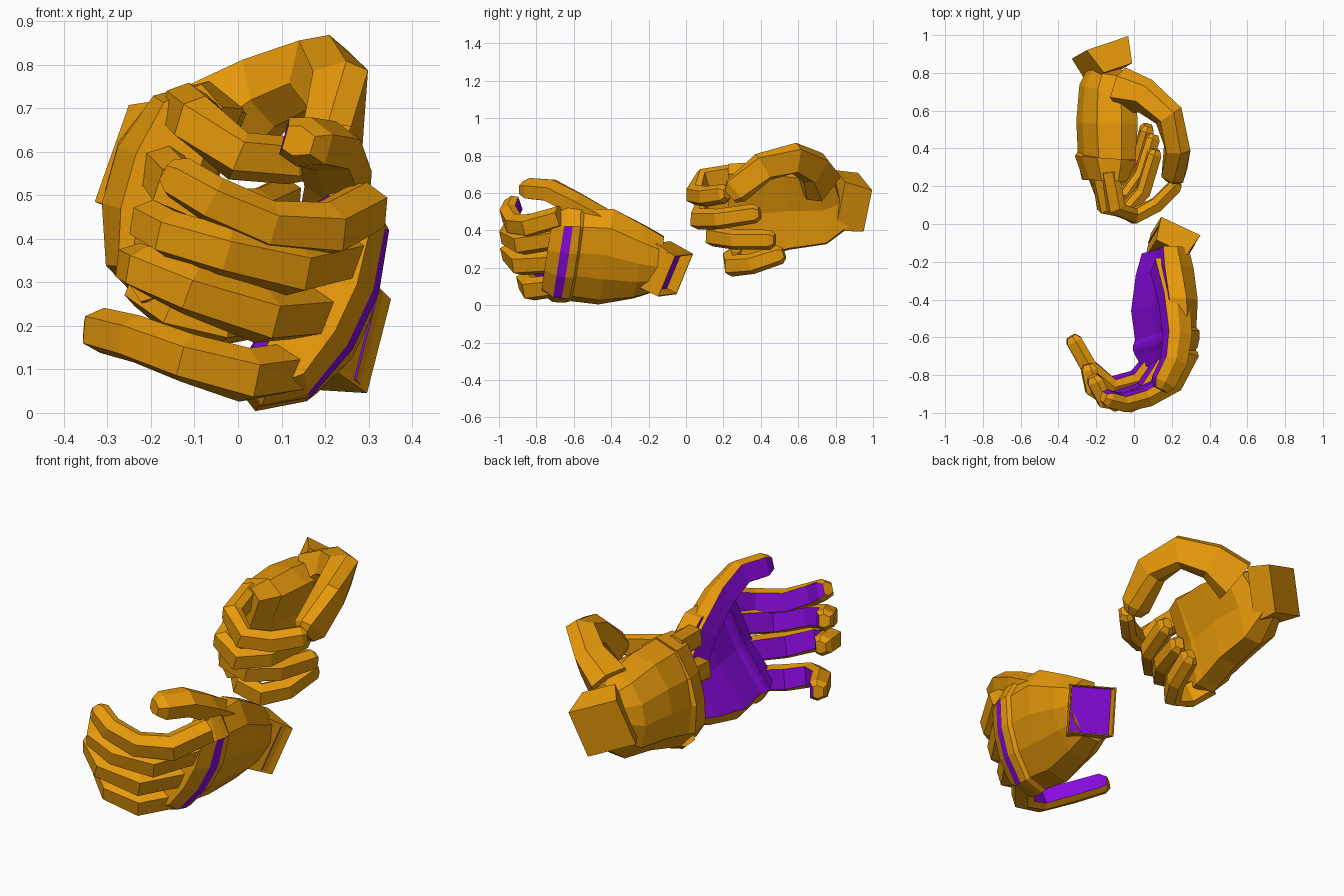
import bpy
import bmesh
from mathutils import Vector

default_cube = bpy.data.objects.get("Cube")
if default_cube:
    bpy.data.objects.remove(default_cube, do_unlink=True)


def make_material(name, colour):
    material = bpy.data.materials.new(name)
    material.use_nodes = True
    material.diffuse_color = colour
    material.node_tree.nodes["Principled BSDF"].inputs["Base Color"].default_value = colour
    return material


ORANGE = make_material("glove orange", (0.8, 0.32, 0.003, 1))
PURPLE = make_material("lining purple", (0.25, 0.003, 0.74, 1))

# Cross-sections as (across, inward) fractions; the gripping side comes first
FINGER_SHAPE = [(-.75, 1), (.75, 1), (1, .2), (.6, -.9), (-.6, -.9), (-1, .2)]
PALM_SHAPE = [(-.85, .9), (0, .7), (.85, .9), (1, .2), (.75, -.65),
              (.25, -1), (-.25, -1), (-.75, -.65), (-1, .2)]
CUFF_SHAPE = [(-1, 1), (1, 1), (1, -1), (-1, -1)]


def loft(name, path, sizes, shape, across, purple_sides=(), stripe=None,
         slanted=False, open_start=False):
    """Sweep a faceted cross-section along a path and cap both ends."""
    points = [Vector(p) for p in path]
    across = Vector(across).normalized()
    bm = bmesh.new()
    rings = []
    for i, point in enumerate(points):
        ahead = points[min(i + 1, len(points) - 1)]
        behind = points[max(i - 1, 0)]
        tangent = (ahead - behind).normalized()
        side = across
        if not slanted:
            side = (across - tangent * across.dot(tangent)).normalized()
        inward = tangent.cross(side).normalized()
        width, depth = sizes[i]
        rings.append([bm.verts.new(point + side * a * width + inward * b * depth)
                      for a, b in shape])
    count = len(shape)
    for r in range(len(rings) - 1):
        for k in range(count):
            n = (k + 1) % count
            face = bm.faces.new((rings[r][k], rings[r][n], rings[r + 1][n], rings[r + 1][k]))
            # The stripe crosses only the back of the hand
            on_stripe = r == stripe and max(shape[k][1], shape[n][1]) < 0
            face.material_index = int(k in purple_sides or on_stripe)
    start_cap = bm.faces.new(rings[0])
    bm.faces.new(rings[-1])
    bmesh.ops.recalc_face_normals(bm, faces=bm.faces[:])
    if open_start:
        # Sink the opening and line its floor
        bmesh.ops.inset_individual(bm, faces=[start_cap], thickness=.008)
        opening = bmesh.ops.extrude_discrete_faces(bm, faces=[start_cap])["faces"][0]
        bmesh.ops.translate(bm, verts=opening.verts, vec=opening.normal * -.06)
        opening.material_index = 1
    mesh = bpy.data.meshes.new(name)
    bm.to_mesh(mesh)
    bm.free()
    mesh.materials.append(ORANGE)
    mesh.materials.append(PURPLE)
    obj = bpy.data.objects.new(name, mesh)
    bpy.context.collection.objects.link(obj)
    return obj


def finger(name, path, across, lined, width=.058, depth=.048, root=1.05):
    """A jointed digit that narrows at its tip."""
    taper = [root, 1.1, 1, .95, .9]
    sizes = [(width * t, depth * t) for t in taper]
    # Short blunt cap beyond the last joint
    last, previous = Vector(path[-1]), Vector(path[-2])
    path = list(path) + [last + (last - previous).normalized() * depth * .6]
    sizes.append((width * .55, depth * .55))
    loft(name, path, sizes, FINGER_SHAPE, across, purple_sides=(0,) if lined else ())


# Front glove: lined palm, knuckle stripe and open square cuff
front_across = (.42, .14, .9)
loft("front_palm",
     [(.18, -.14, .21), (.18, -.25, .22), (.18, -.43, .25), (.185, -.58, .26),
      (.19, -.6, .26), (.19, -.635, .26), (.19, -.675, .26), (.185, -.74, .27)],
     [(.16, .1), (.215, .115), (.285, .115), (.275, .1),
      (.285, .115), (.285, .115), (.28, .1), (.24, .07)],
     PALM_SHAPE, front_across, purple_sides=(0, 1), stripe=5, slanted=True)
loft("front_cuff", [(.22, -.055, .16), (.17, -.17, .22)], [(.12, .115), (.13, .09)],
     CUFF_SHAPE, (.06, .1, .21), open_start=True)

front_fingers = {
    "index": [(.3, -.67, .47), (.21, -.84, .42), (.07, -.92, .43), (-.06, -.95, .49), (-.14, -.925, .54)],
    "middle": [(.25, -.69, .36), (.13, -.88, .33), (-.03, -.95, .37), (-.16, -.93, .41), (-.21, -.83, .44)],
    "ring": [(.18, -.71, .23), (.06, -.89, .22), (-.11, -.945, .28), (-.22, -.87, .33), (-.24, -.77, .34)],
    "little": [(.12, -.71, .1), (.02, -.83, .085), (-.12, -.86, .125), (-.24, -.76, .17), (-.32, -.62, .19)],
}
for label, path in front_fingers.items():
    finger("front_" + label + "_finger", path, (.15, -.2, 1), lined=True)

finger("front_thumb",
       [(.18, -.22, .28), (.22, -.4, .42), (.235, -.6, .54), (.215, -.73, .61), (.16, -.84, .62)],
       (.3, 0, 1), lined=True, width=.065, depth=.07, root=1.2)

# Rear glove: plain outside colour, curled the opposite way
rear_across = (-.28, 0, -1)
loft("rear_palm",
     [(-.14, .83, .56), (-.15, .73, .53), (-.155, .54, .53), (-.16, .37, .51),
      (-.165, .35, .51), (-.17, .23, .51)],
     [(.15, .09), (.205, .13), (.235, .14), (.26, .125), (.27, .135), (.26, .085)],
     PALM_SHAPE, rear_across)
loft("rear_cuff", [(-.18, .935, .55), (-.13, .8, .56)], [(.12, .125), (.14, .085)],
     CUFF_SHAPE, (.08, .05, .23))

rear_fingers = {
    "index": [(-.13, .28, .7), (-.1, .09, .67), (0, .04, .59), (.12, .1, .58), (.22, .2, .595)],
    "middle": [(-.18, .26, .56), (-.15, .09, .52), (-.05, .06, .46), (.05, .17, .46), (.11, .37, .49)],
    "ring": [(-.21, .28, .43), (-.16, .15, .4), (-.05, .14, .37), (.04, .26, .35), (.1, .45, .35)],
    "little": [(-.22, .32, .3), (-.14, .24, .24), (-.04, .24, .21), (.03, .35, .22), (.07, .5, .27)],
}
for label, path in rear_fingers.items():
    finger("rear_" + label + "_finger", path, (-.12, 0, -1), lined=False, depth=.042)

finger("rear_thumb",
       [(-.06, .7, .66), (.06, .67, .74), (.18, .57, .79), (.225, .41, .74), (.21, .27, .61)],
       (0, -.5, -1), lined=False, width=.085, depth=.07, root=1.4)
